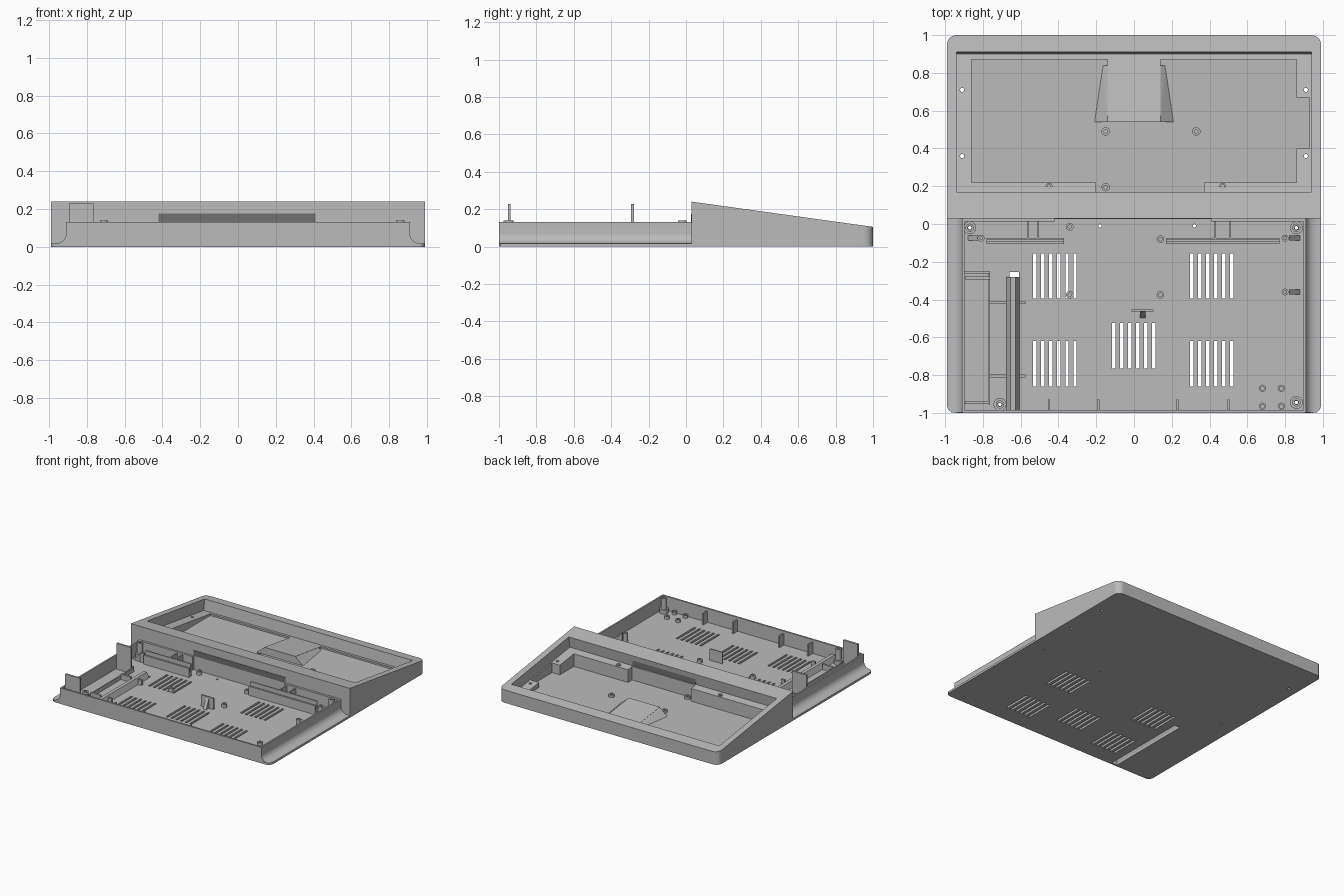
import bpy, bmesh, math

if "Cube" in bpy.data.objects:
    bpy.data.objects.remove(bpy.data.objects["Cube"])


def material(name, v):
    m = bpy.data.materials.new(name)
    m.use_nodes = True
    m.diffuse_color = (v, v, v, 1)
    m.node_tree.nodes["Principled BSDF"].inputs["Base Color"].default_value = (v, v, v, 1)
    return m


GREY = material("case grey", 0.5)
DARK = material("dark slot grey", 0.16)
FLOOR = 0.02


def slope(y):
    """Height of the sloping deck."""
    return 0.24 - 0.139 * (y - 0.03)


# Mesh helpers: each adds a solid to a bmesh
def prism(bm, low, high):
    a = [bm.verts.new(p) for p in low]
    b = [bm.verts.new(p) for p in high]
    n = len(a)
    bm.faces.new(a[::-1])
    bm.faces.new(b)
    for i in range(n):
        j = (i + 1) % n
        bm.faces.new((a[i], a[j], b[j], b[i]))


def box(bm, x0, x1, y0, y1, z0, z1):
    pts = [(x0, y0), (x1, y0), (x1, y1), (x0, y1)]
    prism(bm, [(*p, z0) for p in pts], [(*p, z1) for p in pts])


def cylinder(bm, x, y, r, z0, z1, n=20):
    pts = [(x + r * math.cos(math.tau * i / n), y + r * math.sin(math.tau * i / n)) for i in range(n)]
    prism(bm, [(*p, z0) for p in pts], [(*p, z1) for p in pts])


def tube(bm, x, y, r, hole, z0, z1, n=20):
    rings = []
    for rad, z in ((r, z0), (r, z1), (hole, z1), (hole, z0)):
        rings.append([bm.verts.new((x + rad * math.cos(math.tau * i / n),
                                    y + rad * math.sin(math.tau * i / n), z)) for i in range(n)])
    for k in range(4):
        a, b = rings[k], rings[(k + 1) % 4]
        for i in range(n):
            j = (i + 1) % n
            bm.faces.new((a[i], a[j], b[j], b[i]))


def hull(bm, pts):
    vs = [bm.verts.new(p) for p in pts]
    bmesh.ops.convex_hull(bm, input=vs)


def finish(name, bm, mat=GREY, smooth=False):
    bmesh.ops.recalc_face_normals(bm, faces=bm.faces)
    me = bpy.data.meshes.new(name)
    bm.to_mesh(me)
    bm.free()
    me.materials.append(mat)
    ob = bpy.data.objects.new(name, me)
    bpy.context.collection.objects.link(ob)
    if smooth:
        bpy.ops.object.select_all(action='DESELECT')
        ob.select_set(True)
        bpy.context.view_layer.objects.active = ob
        bpy.ops.object.shade_smooth_by_angle(angle=math.radians(35))
    return ob


def cut(ob, bm):
    tool = finish("cutter", bm)
    tool.hide_render = True
    mod = ob.modifiers.new("cut", 'BOOLEAN')
    mod.operation, mod.solver, mod.object = 'DIFFERENCE', 'EXACT', tool
    bpy.ops.object.select_all(action='DESELECT')
    ob.select_set(True)
    bpy.context.view_layer.objects.active = ob
    bpy.ops.object.modifier_apply(modifier=mod.name)
    bpy.data.objects.remove(tool)


def outline(near, far, r=0.05):
    """Half slab outline with two rounded corners at the far end."""
    s = 1 if far > near else -1
    arc = [(0.99 - r + r * math.cos(t), far - s * (r - r * math.sin(t)))
           for t in (math.pi / 2 * i / 8 for i in range(9))]
    pts = [(0.99, near)] + arc
    return pts + [(-x, y) for x, y in reversed(pts)]


# Sloping deck with its key recess
bm = bmesh.new()
pts = outline(0.03, 1.0)
prism(bm, [(x, y, 0) for x, y in pts], [(x, y, slope(y)) for x, y in pts])
deck = finish("sloping_deck", bm)

bm = bmesh.new()
rim = [(-0.94, 0.17), (0.94, 0.17), (0.94, 0.912), (-0.94, 0.912)]
prism(bm, [(x, y - 0.0125, slope(y - 0.0125) - 0.09) for x, y in rim],
      [(x, y + 0.007, slope(y + 0.007) + 0.05) for x, y in rim])
cut(deck, bm)

# Deep floor inside the ledge, leaving a central ramp and a side notch
bm = bmesh.new()
well = [(-0.86, 0.22), (-0.2, 0.22), (-0.2, 0.166), (0.37, 0.166), (0.37, 0.22), (0.86, 0.22),
        (0.86, 0.4), (0.93, 0.4), (0.93, 0.67), (0.86, 0.67), (0.86, 0.87), (0.14, 0.87),
        (0.14, 0.54), (-0.14, 0.54), (-0.14, 0.87), (-0.86, 0.87)]
prism(bm, [(x, y, FLOOR) for x, y in well], [(x, y, slope(y) - 0.05) for x, y in well])
cut(deck, bm)

# Screw holes through the deck
bm = bmesh.new()
for x in (-0.91, 0.91):
    for y in (0.36, 0.71):
        cylinder(bm, x, y, 0.011, -0.05, 0.3)
cut(deck, bm)

bm = bmesh.new()
for s in (-1, 1):
    hull(bm, [(s * 0.138, 0.54, slope(0.54) - 0.09), (s * 0.138, 0.54, 0.015), (s * 0.215, 0.54, 0.015),
              (s * 0.138, 0.84, slope(0.84) - 0.09), (s * 0.138, 0.84, 0.015), (s * 0.17, 0.84, 0.015)])
finish("ramp_sides", bm)

bm = bmesh.new()
for x, y in ((-0.15, 0.49), (0.33, 0.49), (-0.15, 0.195)):
    tube(bm, x, y, 0.022, 0.01, FLOOR - 0.005, 0.04)
for x in (-0.45, 0.47):
    tube(bm, x, 0.2, 0.018, 0.009, 0.1, 0.135)
finish("deck_bosses", bm, smooth=True)

# Long connector slot on both faces of the dividing wall
bm = bmesh.new()
box(bm, -0.42, 0.41, 0.027, 0.031, 0.13, 0.175)
box(bm, -0.2, 0.37, 0.157, 0.164, 0.135, 0.18)
finish("connector_slot", bm, DARK)

# Tray floor with vents
bm = bmesh.new()
pts = outline(0.03, -1.0, 0.04)
prism(bm, [(x, y, 0) for x, y in pts], [(x, y, FLOOR - 0.003) for x, y in pts])
floor = finish("tray_floor", bm)

bm = bmesh.new()
for x, y in ((-0.525, -0.395), (0.305, -0.395), (-0.525, -0.86), (0.305, -0.86), (-0.107, -0.765)):
    for i in range(6):
        c = x + i * 0.0425
        box(bm, c - 0.009, c + 0.009, y, y + 0.24, -0.05, 0.1)
box(bm, -0.66, -0.61, -0.985, -0.255, -0.05, 0.1)
for x, y in ((-0.18, -0.01), (0.32, -0.01), (-0.87, -0.02), (0.86, -0.02), (-0.71, -0.955), (0.86, -0.945)):
    cylinder(bm, x, y, 0.009, -0.05, 0.1)
cut(floor, bm)

# Flared side walls
bm = bmesh.new()
flare = [(0.9, 0.004), (0.97, 0.004), (0.968, 0.017)]
flare += [(0.968 - 0.058 * math.sin(t), 0.069 - 0.052 * math.cos(t))
          for t in (math.pi / 2 * i / 8 for i in range(1, 9))]
flare += [(0.91, 0.13), (0.897, 0.13)]
for s in (-1, 1):
    prism(bm, [(s * x, -0.999, z) for x, z in flare], [(s * x, 0.03, z) for x, z in flare])
finish("side_walls", bm, smooth=True)

# Front wall and stiffening ribs
bm = bmesh.new()
box(bm, -0.905, 0.905, -1.0, -0.986, 0.003, 0.13)
for x in (-0.45, -0.19, 0.23, 0.5):
    box(bm, x - 0.006, x + 0.006, -0.99, -0.93, 0.01, 0.11)
finish("front_wall", bm)

# Rear retaining walls
bm = bmesh.new()
for x0, x1 in ((-0.78, -0.37), (0.17, 0.77)):
    box(bm, x0, x1, -0.083, -0.073, 0.01, 0.12)
    box(bm, x0, x1, -0.105, -0.092, 0.01, 0.09)
    box(bm, x0, x1, -0.1, -0.075, 0.01, 0.05)
for x in (-0.56, -0.51, 0.43, 0.51):
    box(bm, x - 0.005, x + 0.005, -0.075, 0.03, 0.01, 0.12)
for x0, x1 in ((-0.9, -0.42), (0.41, 0.9)):
    box(bm, x0, x1, 0.012, 0.031, 0.01, 0.13)
finish("rear_retaining_walls", bm)

# Side bay with two tall end plates
bm = bmesh.new()
for y in (-0.945, -0.285):
    box(bm, -0.895, -0.762, y - 0.008, y + 0.008, 0.01, 0.228)
box(bm, -0.9, -0.762, -0.262, -0.252, 0.01, 0.06)
box(bm, -0.77, -0.762, -0.955, -0.255, 0.01, 0.05)
finish("side_bay", bm)

# Raised cable channel with cross clips
bm = bmesh.new()
ridge = [(-0.678, 0.01), (-0.655, 0.06), (-0.627, 0.06), (-0.604, 0.01),
         (-0.612, 0.01), (-0.632, 0.052), (-0.65, 0.052), (-0.67, 0.01)]
prism(bm, [(x, -0.987, z) for x, z in ridge], [(x, -0.28, z) for x, z in ridge])
for y in (-0.415, -0.805):
    box(bm, -0.765, -0.675, y - 0.008, y + 0.008, 0.01, 0.06)
    box(bm, -0.607, -0.575, y - 0.008, y + 0.008, 0.01, 0.06)
finish("cable_channel", bm)

# Screw posts and low standoffs
bm = bmesh.new()
for x, y in ((-0.87, -0.02), (0.86, -0.02), (-0.71, -0.955), (0.86, -0.945)):
    tube(bm, x, y, 0.022, 0.011, 0.01, 0.14)
    tube(bm, x, y, 0.034, 0.02, 0.01, 0.05)
for x, y in ((-0.34, -0.015), (0.14, -0.08), (-0.34, -0.375), (0.14, -0.375)):
    tube(bm, x, y, 0.02, 0.009, 0.01, 0.045)
for x in (0.68, 0.78):
    for y in (-0.87, -0.965):
        tube(bm, x, y, 0.019, 0.01, 0.01, 0.04)
for x, y in ((0.8, -0.075), (0.8, -0.36), (-0.81, -0.075)):
    tube(bm, x, y, 0.018, 0.008, 0.01, 0.09)
finish("screw_posts", bm, smooth=True)

# Gussets beside the posts
bm = bmesh.new()
for s, y in ((1, -0.075), (1, -0.36), (-1, -0.075)):
    hull(bm, [(s * x, y + d, z) for d in (-0.013, 0.013)
              for x, z in ((0.822, 0.01), (0.822, 0.09), (0.885, 0.01))])
finish("post_gussets", bm)

# Central clip with its brace
bm = bmesh.new()
box(bm, -0.012, 0.102, -0.463, -0.452, 0.01, 0.11)
hull(bm, [(x, y, z) for x in (0.032, 0.06) for y, z in ((-0.46, 0.01), (-0.46, 0.1), (-0.5, 0.01))])
finish("central_clip", bm)
